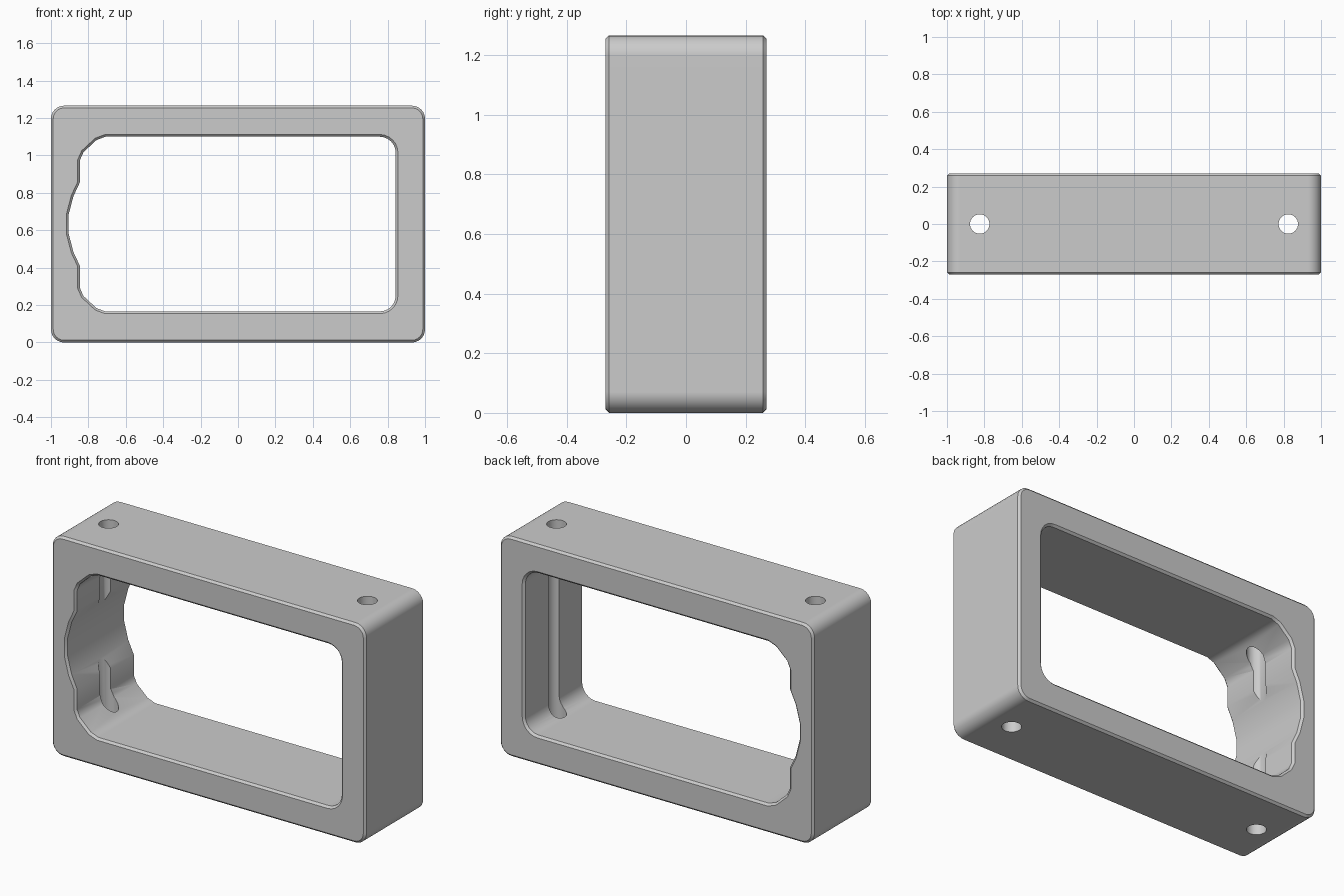
import bpy, bmesh, math
from mathutils import Vector

if "Cube" in bpy.data.objects:
    bpy.data.objects.remove(bpy.data.objects["Cube"])

HALF_DEPTH, HEIGHT, CHAMFER = 0.27, 1.266, 0.012
MID = HEIGHT / 2

grey = bpy.data.materials.new("light grey")
grey.use_nodes = True
grey.diffuse_color = (0.6, 0.6, 0.6, 1)
grey.node_tree.nodes["Principled BSDF"].inputs["Base Color"].default_value = (0.6, 0.6, 0.6, 1)


def corner(cx, cz, radius, start, steps=6):
    """Quarter arc, counter-clockwise from the start angle in degrees."""
    angles = [math.radians(start + 90 * i / steps) for i in range(steps + 1)]
    return [Vector((cx + radius * math.cos(a), cz + radius * math.sin(a))) for a in angles]


def offset(points, dist):
    """Move a counter-clockwise outline outwards by dist."""
    result = []
    for i, p in enumerate(points):
        a = (p - points[i - 1]).normalized()
        b = (points[(i + 1) % len(points)] - p).normalized()
        na, nb = Vector((a.y, -a.x)), Vector((b.y, -b.x))
        result.append(p + (na + nb) * dist / (1 + na.dot(nb)))
    return result


def tube(bm, points, chamfer):
    """Chamfered wall along y; returns its front and back rim edges."""
    shrunk = offset(points, chamfer)
    rings = []
    for y, outline in ((-HALF_DEPTH, shrunk), (CHAMFER - HALF_DEPTH, points),
                       (HALF_DEPTH - CHAMFER, points), (HALF_DEPTH, shrunk)):
        rings.append([bm.verts.new((p.x, y, p.y + MID)) for p in outline])
    n = len(points)
    for r0, r1 in zip(rings, rings[1:]):
        for i in range(n):
            j = (i + 1) % n
            bm.faces.new((r0[i], r0[j], r1[j], r1[i]))
    return [[bm.edges.get((r[i], r[(i + 1) % n])) for i in range(n)]
            for r in (rings[0], rings[3])]


# Outer outline: rounded rectangle
R = 0.07
ox, oz = 1 - R, MID - R
outer = (corner(ox, oz, R, 0) + corner(-ox, oz, R, 90)
         + corner(-ox, -oz, R, 180) + corner(ox, -oz, R, 270))

# Opening outline: rounded right corners, scalloped left side
r, top = 0.085, 0.467
scallop = [Vector(p) for p in ((-0.709, top), (-0.757, 0.449), (-0.826, 0.385),
                               (-0.845, 0.342), (-0.845, 0.224), (-0.880, 0.149),
                               (-0.906, 0.049))]
mirrored = [Vector((p.x, -p.y)) for p in reversed(scallop)]
inner = (corner(0.843 - r, top - r, r, 0) + scallop + mirrored
         + corner(0.843 - r, r - top, r, 270))

# Frame body: two walls joined by flat front and back faces
bm = bmesh.new()
outer_rims = tube(bm, outer, -CHAMFER)
inner_rims = tube(bm, inner, CHAMFER)
for a, b in zip(outer_rims, inner_rims):
    bmesh.ops.triangle_fill(bm, edges=a + b, use_beauty=True)
bmesh.ops.recalc_face_normals(bm, faces=bm.faces)
mesh = bpy.data.meshes.new("frame")
bm.to_mesh(mesh)
bm.free()
mesh.materials.append(grey)
frame = bpy.data.objects.new("frame", mesh)
bpy.context.collection.objects.link(frame)

# Vertical bolt holes, which also groove the inner side walls
bpy.ops.object.select_all(action='DESELECT')
for x in (-0.825, 0.825):
    bpy.ops.mesh.primitive_cylinder_add(vertices=32, radius=0.052, depth=2, location=(x, 0, MID))
    cutter = bpy.context.object
    cutter.name = "hole_cutter"
    cutter.hide_render = True
    cutter.data.materials.append(grey)
    cut = frame.modifiers.new("bolt_hole", 'BOOLEAN')
    cut.operation, cut.solver, cut.object = 'DIFFERENCE', 'EXACT', cutter
    cutter.select_set(False)
    bpy.context.view_layer.objects.active = frame
    frame.select_set(True)
    bpy.ops.object.modifier_apply(modifier=cut.name)
    bpy.data.objects.remove(cutter)

# Smooth the rounded walls, keep the chamfers and hole rims crisp
bpy.ops.object.shade_smooth_by_angle(angle=math.radians(30))
weighted = frame.modifiers.new("weighted_normals", 'WEIGHTED_NORMAL')
weighted.keep_sharp = True
